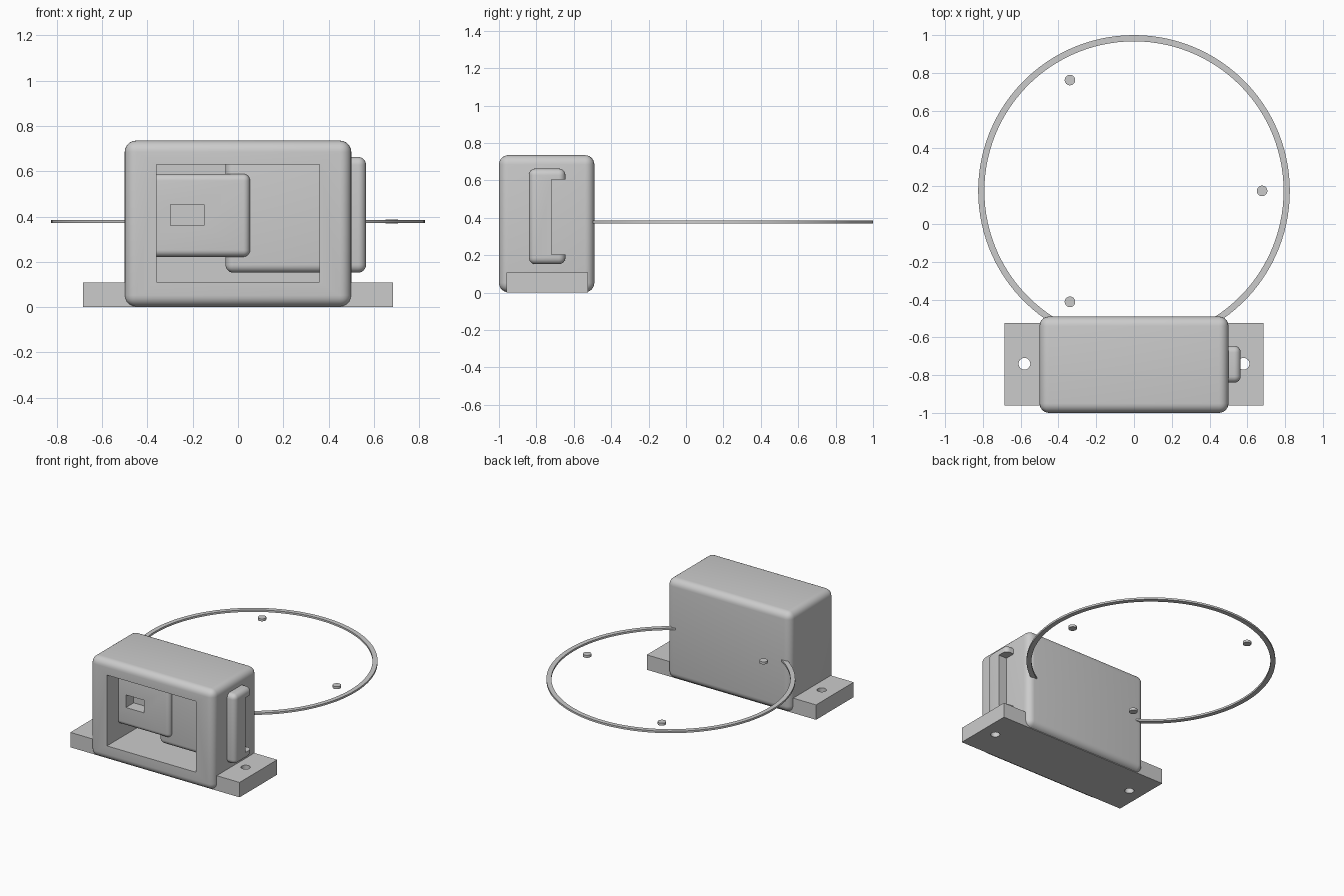
import bpy, bmesh, math
from mathutils import Matrix, Vector

old = bpy.data.objects.get("Cube")
if old:
    bpy.data.objects.remove(old, do_unlink=True)

# One plain grey for everything
GREY = (0.6, 0.6, 0.6, 1.0)
grey = bpy.data.materials.new("light_grey")
grey.use_nodes = True
grey.diffuse_color = GREY
grey.node_tree.nodes["Principled BSDF"].inputs["Base Color"].default_value = GREY
parts = []


def finish(name, bm):
    bmesh.ops.recalc_face_normals(bm, faces=bm.faces)
    mesh = bpy.data.meshes.new(name)
    bm.to_mesh(mesh)
    bm.free()
    mesh.materials.append(grey)
    obj = bpy.data.objects.new(name, mesh)
    bpy.context.collection.objects.link(obj)
    parts.append(obj)
    return obj


def box(name, low, high, radius=0.0):
    low, high = Vector(low), Vector(high)
    bm = bmesh.new()
    bmesh.ops.create_cube(bm, size=1, matrix=Matrix.Translation((low + high) / 2)
                          @ Matrix.Diagonal((*(high - low), 1)))
    if radius:
        bmesh.ops.bevel(bm, geom=bm.edges[:], offset=radius, segments=6,
                        profile=0.5, affect='EDGES')
    return finish(name, bm)


def cylinder(name, x, y, z0, z1, radius):
    bm = bmesh.new()
    bmesh.ops.create_cone(bm, cap_ends=True, segments=32, radius1=radius, radius2=radius,
                          depth=z1 - z0, matrix=Matrix.Translation((x, y, (z0 + z1) / 2)))
    return finish(name, bm)


def cut(obj, *cutters):
    for cutter in cutters:
        mod = obj.modifiers.new("cut", 'BOOLEAN')
        mod.operation, mod.solver, mod.object = 'DIFFERENCE', 'EXACT', cutter
    bpy.context.view_layer.update()
    result = obj.evaluated_get(bpy.context.evaluated_depsgraph_get())
    obj.data = bpy.data.meshes.new_from_object(result)
    obj.modifiers.clear()
    for cutter in cutters:
        parts.remove(cutter)
        bpy.data.objects.remove(cutter, do_unlink=True)


# Rounded housing with a front window
housing = box("housing", (-0.5, -1, 0.002), (0.5, -0.49, 0.735), 0.05)
cut(housing, box("window_cutter", (-0.36, -1.1, 0.112), (0.36, -0.56, 0.63)))

# Mounting plate with a screw hole in each ear
plate = box("mounting_plate", (-0.685, -0.96, 0), (0.685, -0.525, 0.109))
cut(plate, *[cylinder("hole_cutter", x, -0.74, -0.1, 0.3, 0.031) for x in (-0.58, 0.58)])

# Sliding bolt, channelled at the back, passing through the side wall
bolt = box("sliding_bolt", (-0.055, -0.84, 0.152), (0.565, -0.645, 0.663), 0.035)
cut(bolt, box("channel_cutter", (-0.2, -0.72, 0.205), (0.7, -0.55, 0.605)))

# Inner block with a small rectangular pocket
block = box("inner_block", (-0.49, -0.87, 0.222), (0.053, -0.62, 0.588), 0.03)
cut(block, box("pocket_cutter", (-0.298, -0.95, 0.36), (-0.15, -0.78, 0.452)))

# Thin flat ring whose ends run into the back wall
CENTRE_Y, Z0, Z1 = 0.175, 0.371, 0.385
OUTER, INNER = 0.825, 0.792
half_gap = math.acos((CENTRE_Y + 0.53) / OUTER)
start = -math.pi / 2 + half_gap
bm = bmesh.new()
corners = [(INNER, Z0), (OUTER, Z0), (OUTER, Z1), (INNER, Z1)]
section = bm.faces.new([bm.verts.new((r * math.cos(start), CENTRE_Y + r * math.sin(start), z))
                        for r, z in corners])
cap = section.copy()
bmesh.ops.spin(bm, geom=[section, *section.edges, *section.verts], cent=(0, CENTRE_Y, 0),
               axis=(0, 0, 1), angle=2 * (math.pi - half_gap), steps=96)
bmesh.ops.remove_doubles(bm, verts=bm.verts, dist=0.0001)
finish("ring", bm)

# Three small discs spaced evenly inside the ring
for i in range(3):
    a = i * math.tau / 3
    cylinder(f"disc_{i + 1}", 0.678 * math.cos(a), CENTRE_Y + 0.678 * math.sin(a),
             Z0 - 0.002, Z1 + 0.002, 0.028)

# Smooth the rounded edges, keep the hard ones sharp
bpy.ops.object.select_all(action='DESELECT')
for obj in parts:
    obj.select_set(True)
bpy.context.view_layer.objects.active = housing
bpy.ops.object.shade_smooth_by_angle(angle=math.radians(32))
